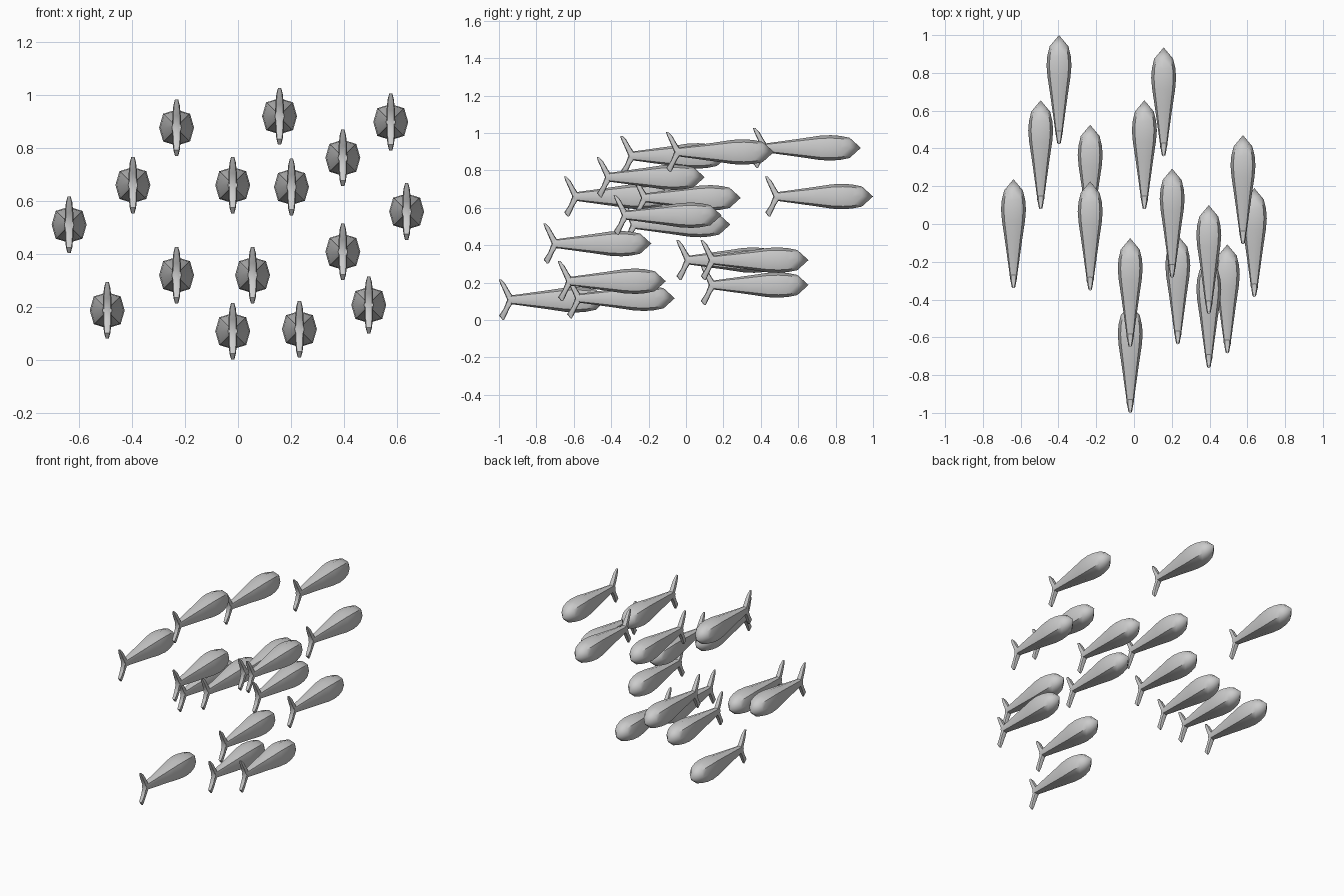
import bpy, bmesh, math
from mathutils import Vector

if "Cube" in bpy.data.objects:
    bpy.data.objects.remove(bpy.data.objects["Cube"])


def loft(bm, rings, tip=None):
    """Skin a list of equal-length point rings, capping the ends (or closing to a tip)."""
    loops = [[bm.verts.new(p) for p in ring] for ring in rings]
    n = len(loops[0])
    for a, b in zip(loops, loops[1:]):
        for i in range(n):
            j = (i + 1) % n
            bm.faces.new((a[i], a[j], b[j], b[i]))
    bm.faces.new(loops[0])
    if tip is None:
        bm.faces.new(loops[-1])
    else:
        t = bm.verts.new(tip)
        for i in range(n):
            bm.faces.new((loops[-1][i], loops[-1][(i + 1) % n], t))


# Rounded eight-sided section
SECTION = [(1, 0), (.77, .77), (0, 1), (-.77, .77),
           (-1, 0), (-.77, -.77), (0, -1), (.77, -.77)]

bm = bmesh.new()

# Body: distance behind nose, half width, half height
BODY = [(.53, .018, .022), (.50, .021, .025), (.32, .046, .050), (.22, .061, .065),
        (.16, .066, .068), (.11, .062, .064), (.06, .050, .054)]
loft(bm, [[(u * w, -d, v * h) for u, v in SECTION] for d, w, h in BODY], tip=(0, 0, 0))

# Forked tail: height, front edge, back edge, half thickness
TAIL = [(-.107, .550, .558, .006), (-.085, .538, .576, .012), (-.045, .520, .550, .016),
        (0, .490, .533, .017),
        (.045, .520, .552, .016), (.085, .543, .570, .012), (.107, .564, .577, .006)]
loft(bm, [[(u * t, -(f + b) / 2 + v * (b - f) / 2, z) for u, v in SECTION]
          for z, f, b, t in TAIL])

bmesh.ops.recalc_face_normals(bm, faces=bm.faces)
for face in bm.faces:
    face.smooth = True
mesh = bpy.data.meshes.new("fish")
bm.to_mesh(mesh)
bm.free()
mesh.set_sharp_from_angle(angle=math.radians(50))

# School: nose position of every fish
SCHOOL = [(-.232, .225, .877), (.157, .935, .92), (.577, .47, .898), (.396, .10, .763),
          (-.397, 1.0, .66), (-.02, -.075, .66), (.202, .293, .653), (-.638, .237, .51),
          (.637, .19, .56), (-.232, .525, .32), (.055, .655, .32), (.396, -.185, .408),
          (.494, -.108, .207), (-.494, .655, .187), (-.02, -.423, .108), (.232, -.06, .116)]
for i, nose in enumerate(SCHOOL, 1):
    fish = bpy.data.objects.new(f"fish_{i:02d}", mesh)
    fish.location = Vector(nose)
    bpy.context.collection.objects.link(fish)
